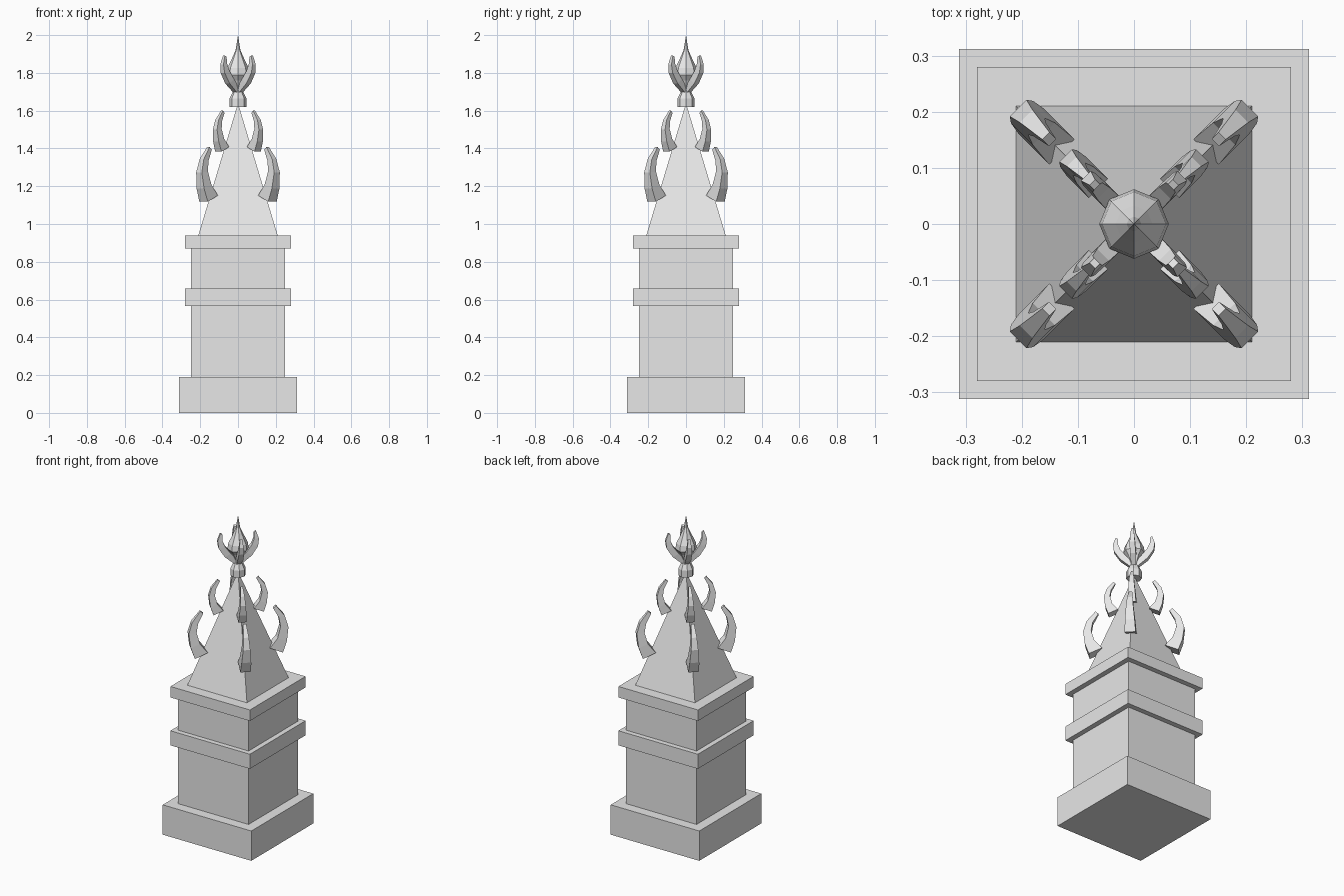
import bpy, bmesh, math
from mathutils import Matrix, Vector

cube = bpy.data.objects.get("Cube")
if cube:
    bpy.data.objects.remove(cube, do_unlink=True)

stone = bpy.data.materials.new("pale_grey_stone")
stone.use_nodes = True
COLOUR = (0.8, 0.8, 0.8, 1)
stone.diffuse_color = COLOUR
stone.node_tree.nodes["Principled BSDF"].inputs["Base Color"].default_value = COLOUR


def finish(name, bm):
    bmesh.ops.recalc_face_normals(bm, faces=bm.faces)
    mesh = bpy.data.meshes.new(name)
    bm.to_mesh(mesh)
    bm.free()
    mesh.materials.append(stone)
    obj = bpy.data.objects.new(name, mesh)
    bpy.context.collection.objects.link(obj)
    return obj


def block(name, half, z0, z1):
    bm = bmesh.new()
    size = Matrix.Diagonal((2 * half, 2 * half, z1 - z0, 1))
    bmesh.ops.create_cube(bm, size=1, matrix=Matrix.Translation((0, 0, (z0 + z1) / 2)) @ size)
    finish(name, bm)


def lathe(name, profile, sides=8):
    # Faceted turned part: rings of vertices joined by flat faces, capped at both ends
    bm = bmesh.new()
    rings = []
    for r, z in profile:
        angles = [math.tau * i / sides for i in range(sides)]
        rings.append([bm.verts.new((r * math.cos(a), r * math.sin(a), z)) for a in angles])
    for low, high in zip(rings, rings[1:]):
        for i in range(sides):
            j = (i + 1) % sides
            bm.faces.new((low[i], low[j], high[j], high[i]))
    bm.faces.new(rings[0])
    bm.faces.new(rings[-1])
    bmesh.ops.remove_doubles(bm, verts=bm.verts, dist=1e-5)
    finish(name, bm)


def horns(name, outer, inner, widths, scale=1, r0=0, z0=0):
    # Four curved, tapering horns on the diagonals
    for k, corner in enumerate(("back_left", "back_right", "front_right", "front_left")):
        turn = Matrix.Rotation(math.radians(45 + 90 * k), 3, "Z")
        bm = bmesh.new()
        sections = []
        for (ro, zo), (ri, zi), w in zip(outer, inner, widths):
            ring = [(ro, -w / 2, zo), (ro, w / 2, zo), (ri, w / 2, zi), (ri, -w / 2, zi)]
            sections.append([bm.verts.new(turn @ Vector((r0 + scale * x, scale * y, z0 + scale * z)))
                             for x, y, z in ring])
        for low, high in zip(sections, sections[1:]):
            for i in range(4):
                j = (i + 1) % 4
                bm.faces.new((low[i], low[j], high[j], high[i]))
        bm.faces.new(sections[0])
        bm.faces.new(sections[-1])
        finish(f"{name}_{corner}", bm)


# Square pedestal with two projecting bands
block("base_plinth", 0.312, 0, 0.19)
block("shaft_lower", 0.248, 0.19, 0.565)
block("middle_band", 0.28, 0.565, 0.658)
block("shaft_upper", 0.248, 0.658, 0.87)
block("top_band", 0.28, 0.87, 0.94)

# Pyramid spire
bm = bmesh.new()
bmesh.ops.create_cone(bm, cap_ends=True, segments=4, radius1=0.21 * math.sqrt(2), radius2=0,
                      depth=0.70, matrix=Matrix.Translation((0, 0, 1.29)) @ Matrix.Rotation(math.pi / 4, 4, "Z"))
finish("spire", bm)

# Two tiers of horns climbing the spire edges, measured from the root
outer = [(0.076, 0), (0.1, 0.07), (0.11, 0.155), (0.09, 0.225), (0.04, 0.29)]
inner = [(0, 0.033), (0.045, 0.09), (0.064, 0.16), (0.055, 0.215), (0.023, 0.275)]
widths = (0.064, 0.056, 0.042, 0.032, 0.018)
horns("lower_horn", outer, inner, widths, 1, 0.182, 1.118)
horns("upper_horn", outer, inner, widths, 0.75, 0.09, 1.383)

# Finial: collar, bud and four petals
lathe("finial_collar", [(0.045, 1.62), (0.045, 1.665), (0.03, 1.695), (0.01, 1.725)])
lathe("finial_bud", [(0.01, 1.69), (0.04, 1.76), (0.062, 1.79), (0.057, 1.825),
                     (0.033, 1.875), (0.013, 1.92), (0, 2.0)])
horns("finial_petal",
      [(0.015, 1.69), (0.08, 1.745), (0.115, 1.80), (0.121, 1.845), (0.105, 1.892)],
      [(0.005, 1.72), (0.045, 1.765), (0.078, 1.81), (0.092, 1.845), (0.093, 1.885)],
      (0.026, 0.034, 0.03, 0.024, 0.014))
